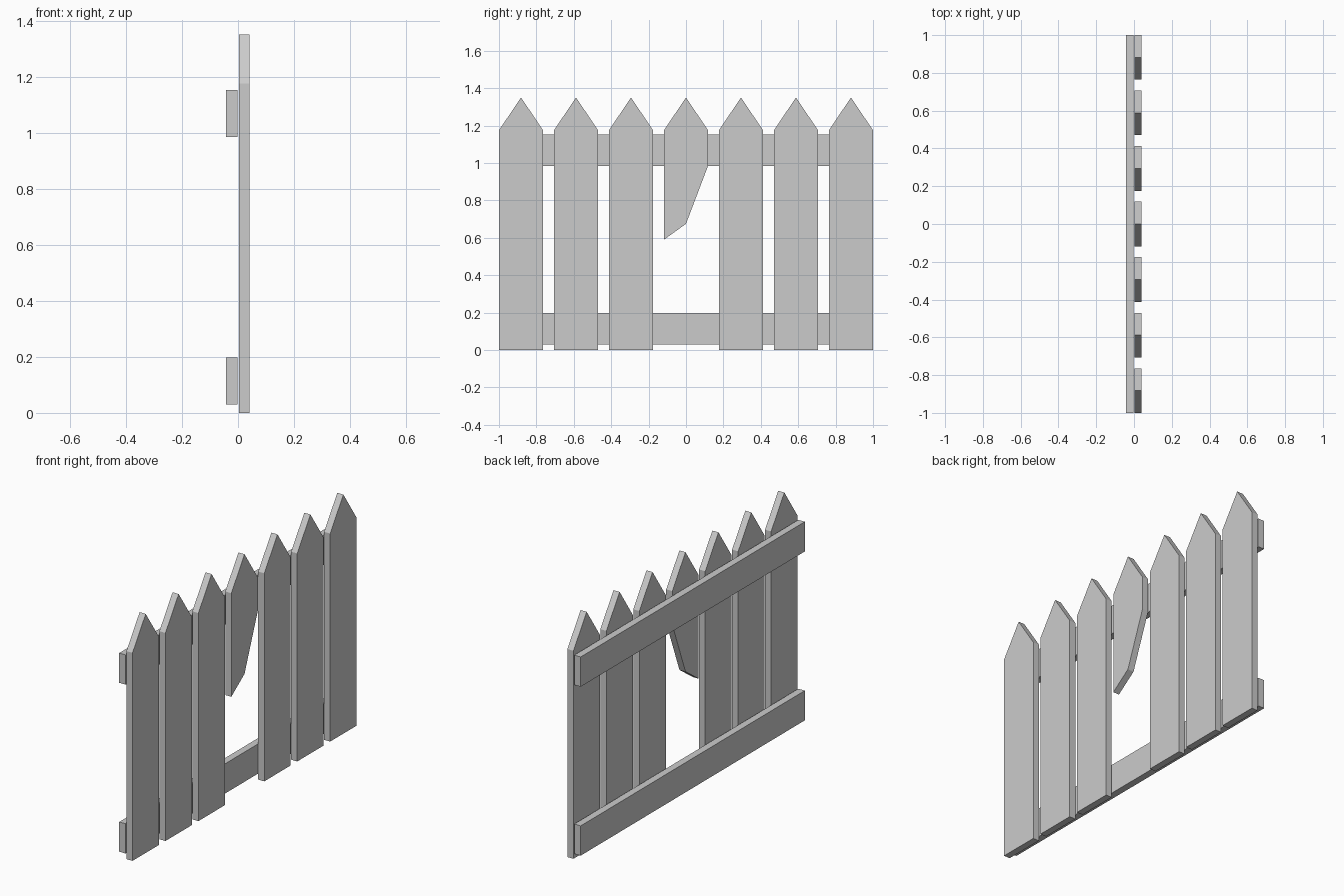
import bpy, bmesh

if "Cube" in bpy.data.objects:
    bpy.data.objects.remove(bpy.data.objects["Cube"])

HALF = 0.118          # half width of a picket
STEP = 0.294          # spacing between pickets
SHOULDER, TIP = 1.175, 1.35


def extrude_profile(name, profile, x0, x1):
    """Solid from a (y, z) outline, extruded along x from x0 to x1."""
    bm = bmesh.new()
    face = bm.faces.new([bm.verts.new((x0, y, z)) for y, z in profile])
    geom = bmesh.ops.extrude_face_region(bm, geom=[face])["geom"]
    moved = [v for v in geom if isinstance(v, bmesh.types.BMVert)]
    bmesh.ops.translate(bm, verts=moved, vec=(x1 - x0, 0, 0))
    bmesh.ops.recalc_face_normals(bm, faces=bm.faces)
    mesh = bpy.data.meshes.new(name)
    bm.to_mesh(mesh)
    bm.free()
    obj = bpy.data.objects.new(name, mesh)
    bpy.context.collection.objects.link(obj)
    return obj


# Pointed pickets; the middle one is snapped off
for i in range(-3, 4):
    if i == 0:
        name = "broken_picket"
        bottom = [(-HALF, 0.59), (0, 0.675), (HALF, 0.985)]
    else:
        name = f"picket_{i + 4}"
        bottom = [(-HALF, 0), (HALF, 0)]
    outline = bottom + [(HALF, SHOULDER), (0, TIP), (-HALF, SHOULDER)]
    extrude_profile(name, [(y + i * STEP, z) for y, z in outline], 0.003, 0.041)

# Horizontal rails behind the pickets
for name, z0, z1 in (("lower_rail", 0.03, 0.198), ("upper_rail", 0.984, 1.152)):
    extrude_profile(name, [(-1, z0), (1, z0), (1, z1), (-1, z1)], -0.042, -0.002)
